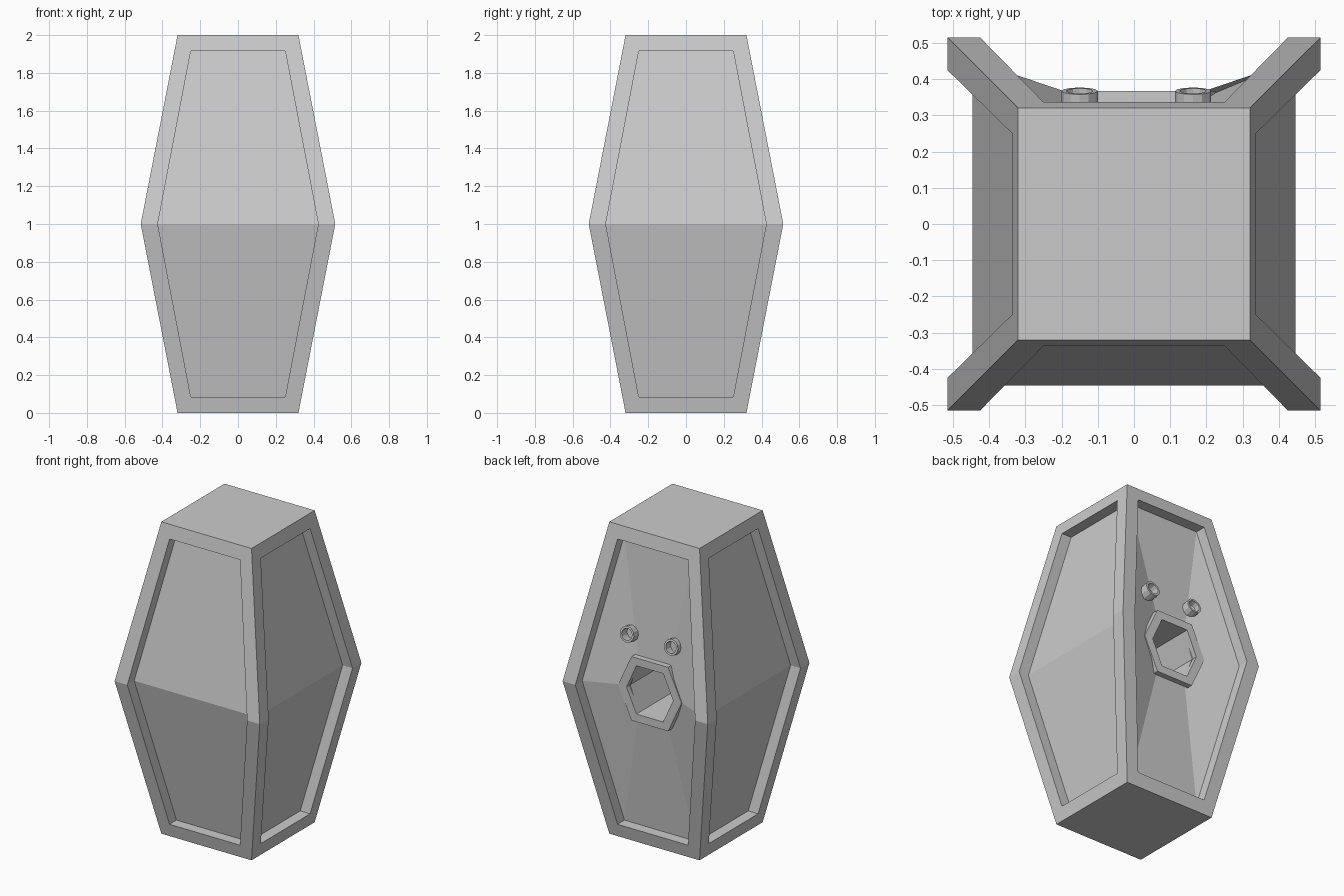
import bpy, bmesh, math
from mathutils import Matrix, Vector

if "Cube" in bpy.data.objects:
    bpy.data.objects.remove(bpy.data.objects["Cube"])


def hexagon(edge, mid, half, depth):
    """Upright hexagon facing +y; depth is a function of z."""
    pts = [(edge, 1 + half), (mid, 1), (edge, 1 - half),
           (-edge, 1 - half), (-mid, 1), (-edge, 1 + half)]
    return [Vector((x, depth(z), z)) for x, z in pts]


def bridge(bm, loops, rot=Matrix()):
    """Join successive point loops with quads; return the vertex loops."""
    rings = [[bm.verts.new(rot @ p) for p in loop] for loop in loops]
    for a, b in zip(rings, rings[1:]):
        n = len(a)
        for i in range(n):
            j = (i + 1) % n
            bm.faces.new((a[i], a[j], b[j], b[i]))
    return rings


def finish(name, bm):
    bmesh.ops.remove_doubles(bm, verts=bm.verts, dist=0.0005)
    bmesh.ops.recalc_face_normals(bm, faces=bm.faces)
    mesh = bpy.data.meshes.new(name)
    bm.to_mesh(mesh)
    bm.free()
    obj = bpy.data.objects.new(name, mesh)
    bpy.context.collection.objects.link(obj)
    return obj


def skin(z):
    return 0.515 - 0.195 * abs(z - 1)


# Bulging square body: four framed sides with recessed panels
bm = bmesh.new()
for side in range(4):
    rot = Matrix.Rotation(side * math.pi / 2, 4, 'Z')
    loops = [hexagon(0.32, 0.515, 1, skin),
             hexagon(0.25, 0.425, 0.915, skin),
             hexagon(0.25, 0.425, 0.915, lambda z: skin(z) - 0.07)]
    if side == 0:
        # Back panel dips in toward the spout
        loops.append(hexagon(0.1, 0.16, 0.16, lambda z: 0.335))
        bridge(bm, loops, rot)
    else:
        p = bridge(bm, loops, rot)[-1]
        bm.faces.new((p[0], p[1], p[4], p[5]))
        bm.faces.new((p[1], p[2], p[3], p[4]))
# Flat lid and base
for z in (0, 2):
    bm.faces.new([bm.verts.new((x, y, z)) for x, y in
                  ((-.32, -.32), (.32, -.32), (.32, .32), (-.32, .32))])
finish("body", bm)

# Hexagonal spout rim with a deep hole
bm = bmesh.new()
rings = bridge(bm, [hexagon(0.13, 0.225, 0.205, lambda z: 0.31),
                    hexagon(0.13, 0.225, 0.205, lambda z: 0.367),
                    hexagon(0.095, 0.165, 0.155, lambda z: 0.367),
                    hexagon(0.095, 0.165, 0.155, lambda z: 0.0)])
bm.faces.new(rings[-1])
finish("spout_rim", bm)

# Two small tilted pipe ends above the spout
for name, x in (("left_pipe", -0.15), ("right_pipe", 0.163)):
    bm = bmesh.new()
    loops = [[Vector((r * math.cos(i * math.pi / 6), r * math.sin(i * math.pi / 6), z))
              for i in range(12)]
             for r, z in ((0.05, -0.08), (0.05, 0), (0.037, 0), (0.037, -0.06))]
    bm.faces.new(bridge(bm, loops)[-1])
    pipe = finish(name, bm)
    pipe.location = (x, 0.367, 1.338)
    pipe.rotation_euler = (-math.pi / 2 + math.atan(0.195), 0, 0)
